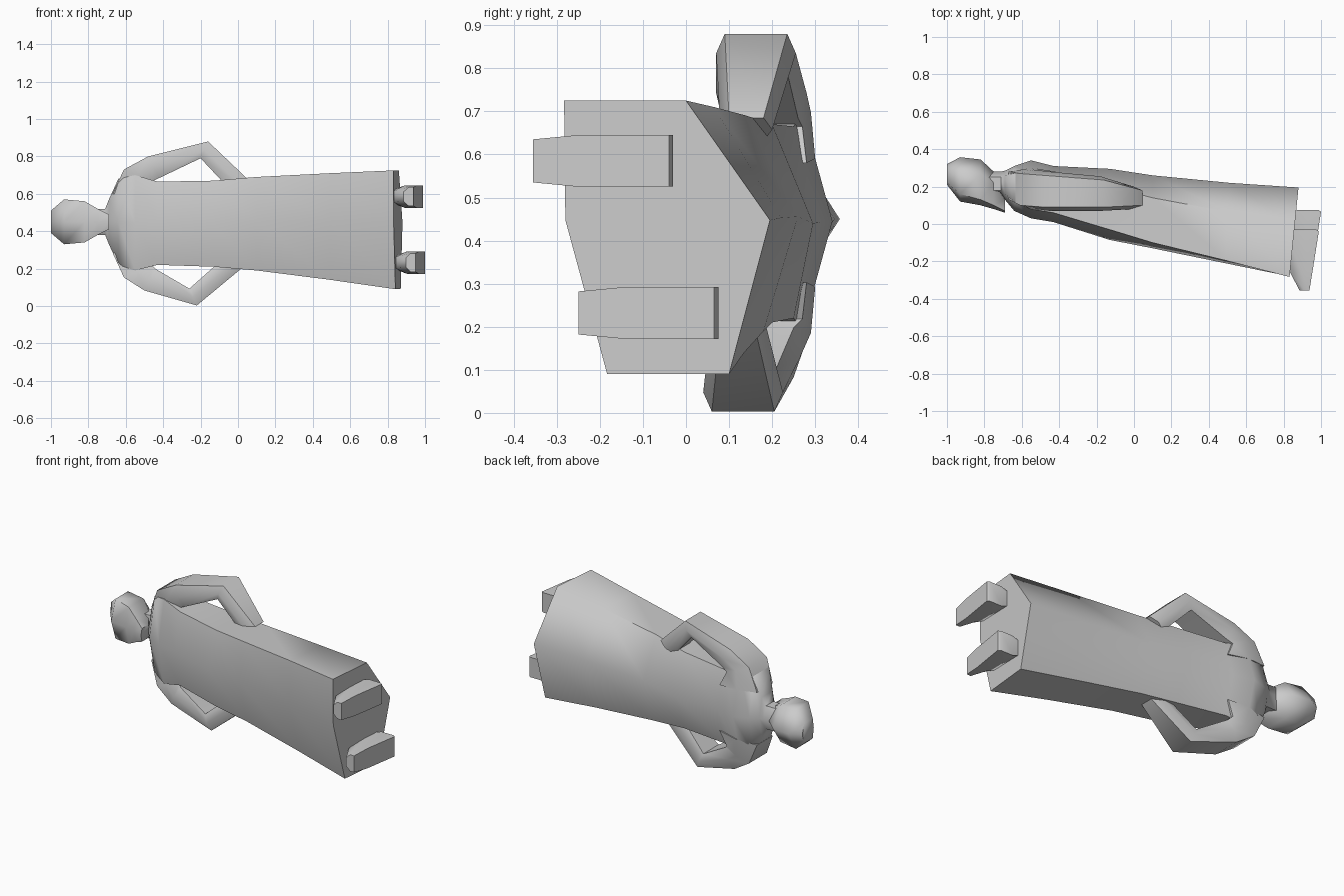
import bpy, bmesh, math

cube = bpy.data.objects.get("Cube")
if cube:
    bpy.data.objects.remove(cube, do_unlink=True)

grey = bpy.data.materials.new("plain grey")
grey.use_nodes = True
grey.diffuse_color = (0.6, 0.6, 0.6, 1)
grey.node_tree.nodes["Principled BSDF"].inputs["Base Color"].default_value = (0.6, 0.6, 0.6, 1)


def loft(name, rings, angle=60):
    """Skin a row of equal rings, cap both ends and shade smooth."""
    bm = bmesh.new()
    rows = [[bm.verts.new(p) for p in ring] for ring in rings]
    n = len(rows[0])
    for a, b in zip(rows, rows[1:]):
        for i in range(n):
            j = (i + 1) % n
            bm.faces.new((a[i], a[j], b[j], b[i]))
    bm.faces.new(rows[0])
    bm.faces.new(rows[-1])
    bmesh.ops.recalc_face_normals(bm, faces=bm.faces)
    mesh = bpy.data.meshes.new(name)
    bm.to_mesh(mesh)
    bm.free()
    mesh.materials.append(grey)
    obj = bpy.data.objects.new(name, mesh)
    bpy.context.collection.objects.link(obj)
    bpy.ops.object.select_all(action='DESELECT')
    obj.select_set(True)
    bpy.context.view_layer.objects.active = obj
    bpy.ops.object.shade_smooth_by_angle(angle=math.radians(angle))
    return obj


def body_ring(x, front, back, side_front, side_back, low, high, skew=0, tilt=0):
    """Six-sided section with a front and a back ridge."""
    mid = (low + high) / 2 + skew * 0.8
    pts = [(side_front - skew, high), (side_back - skew, high), (back, mid),
           (side_back + skew, low), (side_front + skew, low), (front, mid)]
    return [(x + tilt * y, y, z) for y, z in pts]


# Robe, torso and neck in one skin, from hem to neck
loft("robe", [body_ring(*r) for r in (
    (.86, -.28, .195, -.233, .05, .09, .725, .05, .1),
    (.5, -.21, .22, -.16, .1, .14, .71, .035, .05),
    (.1, -.13, .26, -.08, .16, .19, .69, .02),
    (-.13, -.085, .295, -.03, .2, .21, .67),
    (-.43, .01, .31, .06, .25, .22, .665),
    (-.55, .03, .34, .08, .27, .19, .70),
    (-.64, .07, .31, .12, .27, .22, .68),
    (-.69, .13, .285, .16, .26, .33, .57),
    (-.71, .15, .28, .18, .25, .38, .52),
    (-.82, .15, .28, .18, .25, .38, .52))])

# Head, from crown to chin
loft("head", [body_ring(*r) for r in (
    (-1, .21, .32, .22, .30, .39, .51),
    (-.93, .12, .357, .16, .28, .33, .57),
    (-.82, .10, .345, .13, .27, .34, .56),
    (-.75, .08, .28, .10, .22, .38, .52),
    (-.69, .06, .14, .07, .13, .41, .49))])


# Arms bent at the elbow, hands resting on the hips
def arm_ring(outer, inner, front, back):
    (ox, oz), (ix, iz) = outer, inner
    mx, mz = (ox + ix) / 2, (oz + iz) / 2
    return [(ox, front, oz), (ox, back, oz), (mx, back + .02, mz),
            (ix, back, iz), (ix, front, iz), (mx, front - .02, mz)]


arm = [arm_ring(*r) for r in (
    ((-.67, .60), (-.42, .58), .13, .28),
    ((-.61, .73), (-.46, .665), .10, .27),
    ((-.48, .80), (-.42, .685), .09, .26),
    ((-.16, .88), (-.20, .79), .09, .235),
    ((.045, .685), (-.05, .63), .10, .18))]
loft("upper_arm", arm)
shifts = ((0, 0), (0, 0), (-.02, -.01), (-.06, -.03), (-.03, -.02))
loft("lower_arm", [[(x + dx, y + dy, .883 - z) for x, y, z in ring]
                   for ring, (dx, dy) in zip(arm, shifts)])


# Feet with flat soles and a tapering instep
def foot_ring(y, top, sole, half):
    mid = (top + sole) / 2
    return [(sole, y, -half), (sole, y, half), (mid, y, half),
            (top, y, half * .5), (top, y, -half * .5), (mid, y, -half)]


def foot(name, dx, dy, z):
    rings = [foot_ring(*r) for r in ((-.355, .885, .938, .05), (-.25, .83, .955, .06),
                                     (-.04, .81, .988, .06), (-.03, .81, .975, .06))]
    loft(name, [[(x + dx, y + dy, h + z) for x, y, h in r] for r in rings])


foot("upper_foot", 0, 0, .585)
foot("lower_foot", .012, .105, .232)
